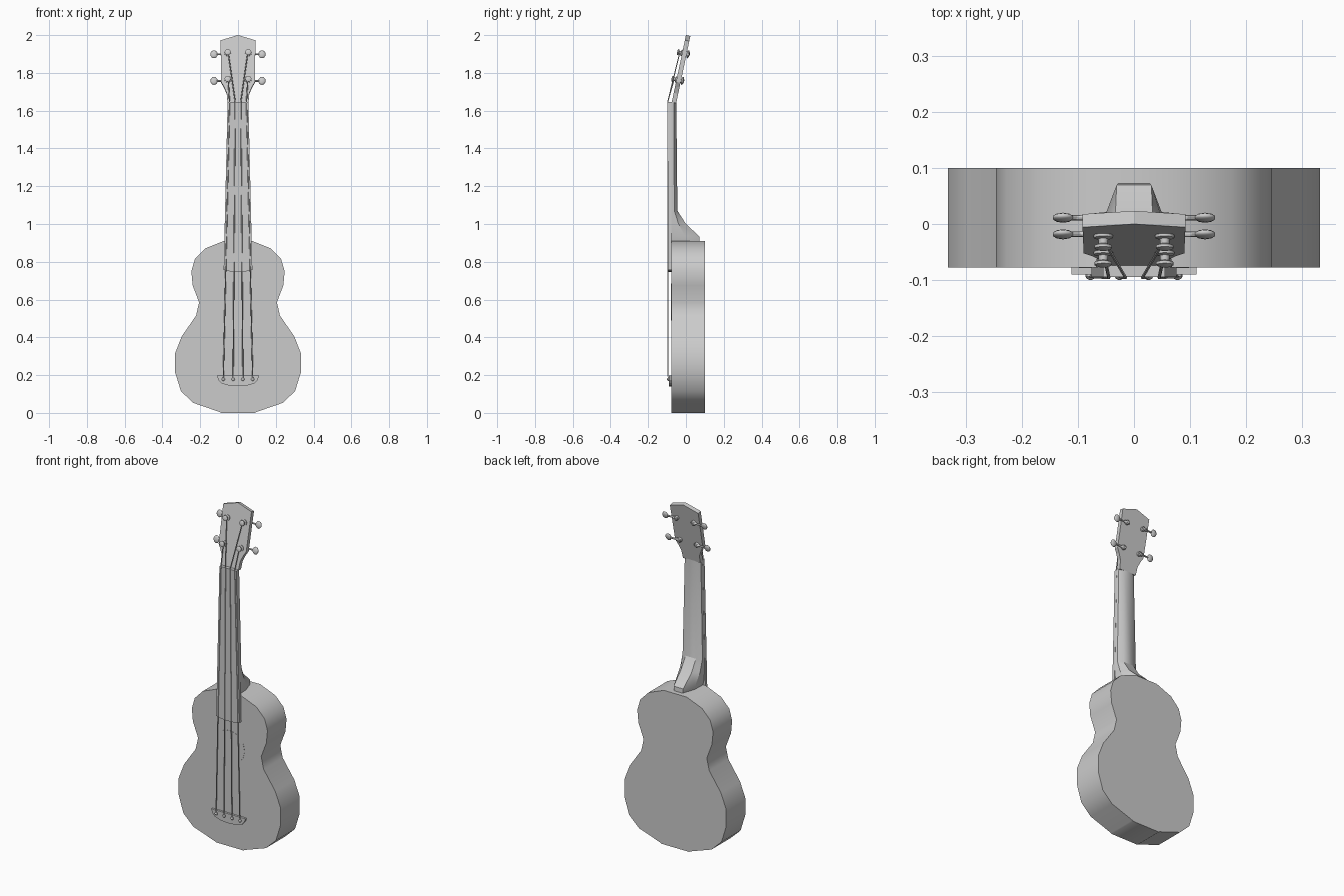
import bpy, bmesh, math
from mathutils import Vector, Matrix

if "Cube" in bpy.data.objects:
    bpy.data.objects.remove(bpy.data.objects["Cube"])


def finish(name, bm, smooth=None):
    bmesh.ops.recalc_face_normals(bm, faces=bm.faces[:])
    me = bpy.data.meshes.new(name)
    bm.to_mesh(me)
    bm.free()
    ob = bpy.data.objects.new(name, me)
    bpy.context.collection.objects.link(ob)
    if smooth:
        bpy.ops.object.select_all(action='DESELECT')
        ob.select_set(True)
        bpy.context.view_layer.objects.active = ob
        bpy.ops.object.shade_smooth_by_angle(angle=math.radians(smooth))
    return ob


def loft(name, rings, smooth=None):
    bm = bmesh.new()
    loops = [[bm.verts.new(p) for p in r] for r in rings]
    n = len(loops[0])
    for a, b in zip(loops, loops[1:]):
        for i in range(n):
            j = (i + 1) % n
            bm.faces.new((a[i], a[j], b[j], b[i]))
    bm.faces.new(loops[0])
    bm.faces.new(loops[-1])
    return finish(name, bm, smooth)


def mirrored(half):
    """Half outline (right side) -> closed symmetric outline."""
    return half + [(-x, z) for x, z in reversed(half) if x > 1e-6]


def prism(name, half, y0, y1, smooth=None):
    pts = mirrored(half)
    return loft(name, [[(x, y, z) for x, z in pts] for y in (y0, y1)], smooth)


def turned(name, profile, origin, axis, sides=10):
    """Lathe a (distance, radius) profile along an axis."""
    rot = Vector((0, 0, 1)).rotation_difference(Vector(axis)).to_matrix()
    rings = [[Vector(origin) + rot @ Vector((r * math.cos(a), r * math.sin(a), d))
              for a in (2 * math.pi * i / sides for i in range(sides))]
             for d, r in profile]
    return loft(name, rings, 40)


def rod(name, a, b, r, sides=6):
    d = Vector(b) - Vector(a)
    return turned(name, [(0, r), (d.length, r)], a, d.normalized(), sides)


# Body
prism("body", [(0.075, 0.91), (0.175, 0.87), (0.228, 0.815), (0.247, 0.75),
               (0.24, 0.675), (0.206, 0.585), (0.222, 0.515), (0.298, 0.405),
               (0.333, 0.315), (0.333, 0.215), (0.302, 0.115), (0.237, 0.053),
               (0.095, 0.004), (0.09, 0.0)], -0.078, 0.1, 50)

# Sound hole patch
turned("sound_hole", [(0, 0.098), (0.002, 0.098)], (0, -0.077, 0.587), (0, -1, 0), 16)

# Fingerboard
prism("fingerboard", [(0.055, 1.647), (0.076, 0.757), (0.04, 0.749), (0, 0.747)],
      -0.095, -0.077)

# Neck and heel
section = [(1, 0), (0.95, 0.5), (0.5, 1)]
rings = []
for z, w, back in [(1.647, 0.055, -0.051), (1.07, 0.068, -0.045), (1.0, 0.068, 0.0),
                   (0.935, 0.062, 0.07), (0.9, 0.055, 0.073)]:
    pts = mirrored(section)
    rings.append([(x * w, -0.078 + t * (back + 0.078), z) for x, t in pts])
loft("neck", rings, 30)

# Headstock, tilted backwards
tilt = Matrix.Translation((0, -0.075, 1.645)) @ Matrix.Rotation(-0.208, 4, 'X')
head = prism("headstock", [(0, 0.363), (0.092, 0.335), (0.09, 0.11), (0.075, 0.085),
                           (0.06, 0.05), (0.055, 0)], 0, 0.024)
head.data.transform(tilt)

# Tuners: post, gear, shaft and button
for side in (-1, 1):
    for h in (0.122, 0.266):
        post = turned("tuner_post", [(-0.002, 0.017), (0.005, 0.017), (0.007, 0.009),
                                     (0.016, 0.008), (0.019, 0.016), (0.024, 0.016),
                                     (0.027, 0.009)], (side * 0.055, 0, h), (0, -1, 0), 12)
        gear = turned("tuner_gear", [(0, 0.013), (0.014, 0.013), (0.018, 0.008)],
                      (side * 0.055, 0.023, h), (0, 1, 0))
        shaft = turned("tuner_shaft", [(0, 0.009), (0.025, 0.009), (0.03, 0.005), (0.067, 0.005)],
                       (side * 0.045, 0.032, h), (side, 0, 0), 8)
        button = turned("tuner_button", [(0, 0.008), (0.007, 0.018), (0.018, 0.022),
                                         (0.029, 0.018), (0.036, 0.008)],
                        (0, 0, 0), (side, 0, 0), 12)
        button.data.transform(Matrix.Translation((side * 0.109, 0.032, h))
                              @ Matrix.Diagonal((1, 0.36, 1, 1)))
        for ob in (post, gear, shaft, button):
            ob.data.transform(tilt)

# Bridge
prism("bridge", [(0.112, 0.197), (0.104, 0.175), (0.088, 0.157), (0.05, 0.145),
                 (0, 0.141)], -0.09, -0.077)

# Strings and bridge pins
for x_bridge, x_nut, h in [(0.078, 0.045, 0.122), (0.026, 0.015, 0.266)]:
    for side in (-1, 1):
        pin = (side * x_bridge, -0.088, 0.178)
        turned("bridge_pin", [(0, 0.008), (0.006, 0.009), (0.01, 0.006), (0.012, 0.002)],
               pin, (0, -1, 0), 8)
        start = (side * x_bridge, -0.094, 0.178)
        nut = (side * x_nut, -0.096, 1.648)
        end = tilt @ Vector((side * 0.052, -0.013, h))
        rod("string", start, nut, 0.003)
        rod("string_end", nut, end, 0.003)
